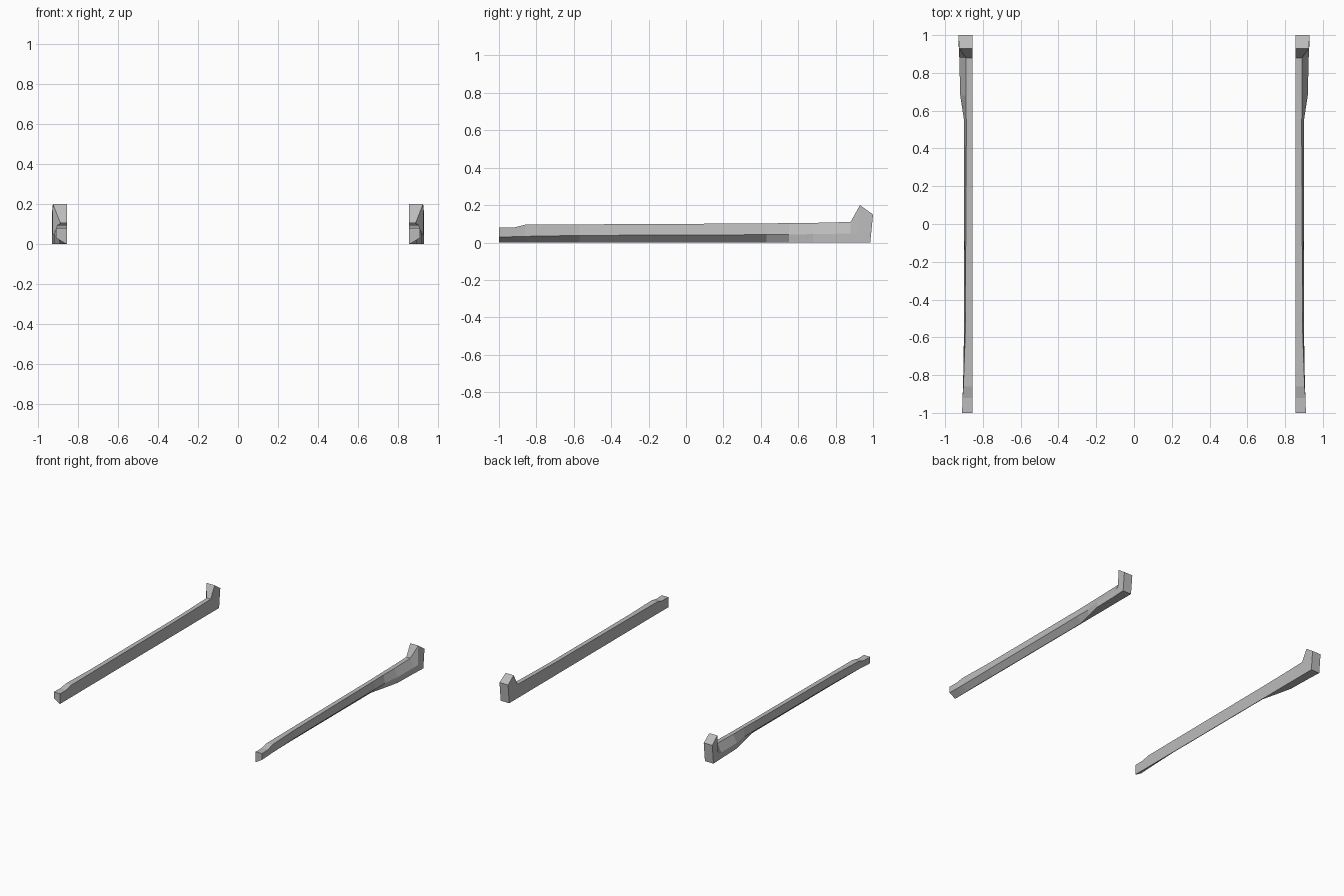
import bpy, bmesh

cube = bpy.data.objects.get("Cube")
if cube:
    bpy.data.objects.remove(cube, do_unlink=True)

grey = bpy.data.materials.new("light_grey")
grey.use_nodes = True
colour = (0.5, 0.5, 0.5, 1)
grey.diffuse_color = colour
grey.node_tree.nodes["Principled BSDF"].inputs["Base Color"].default_value = colour

INNER = 0.855


def section(y, top, mid, bottom_x, top_y=None, mid_y=None):
    """Cross-section ring: flat inner wall, outer top edge, crease, bottom edge."""
    ty = y if top_y is None else top_y
    my = y if mid_y is None else mid_y
    return [(INNER, y, 0), (INNER, ty, top[1]), (top[0], ty, top[1]),
            (mid[0], my, mid[1]), (bottom_x, y, 0)]


# Front nose, long undercut sill, flared rear, raised rear upright
sections = [
    section(-1.0, (0.91, 0.08), (0.91, 0.03), 0.86),
    section(-0.92, (0.908, 0.08), (0.907, 0.031), 0.86),
    section(-0.86, (0.903, 0.095), (0.905, 0.033), 0.86),
    section(-0.57, (0.893, 0.097), (0.90, 0.038), 0.86),
    section(0.43, (0.888, 0.102), (0.90, 0.042), 0.86),
    section(0.55, (0.888, 0.104), (0.90, 0.042), 0.89),
    section(0.68, (0.89, 0.105), (0.92, 0.045), 0.92),
    section(0.88, (0.89, 0.11), (0.925, 0.048), 0.925),
    section(0.92, (0.925, 0.20), (0.927, 0.05), 0.927, top_y=0.93),
    section(0.985, (0.93, 0.15), (0.93, 0.05), 0.93, top_y=1.0, mid_y=0.99),
]


def build_skirt(name, side):
    bm = bmesh.new()
    rings = [[bm.verts.new((x * side, y, z)) for x, y, z in s] for s in sections]
    for a, b in zip(rings, rings[1:]):
        for i in range(len(a)):
            j = (i + 1) % len(a)
            bm.faces.new((a[i], a[j], b[j], b[i]))
    bm.faces.new(rings[0])
    bm.faces.new(rings[-1])
    bmesh.ops.recalc_face_normals(bm, faces=bm.faces)
    mesh = bpy.data.meshes.new(name)
    bm.to_mesh(mesh)
    bm.free()
    mesh.materials.append(grey)
    bpy.context.collection.objects.link(bpy.data.objects.new(name, mesh))


build_skirt("left_side_skirt", 1)
build_skirt("right_side_skirt", -1)
